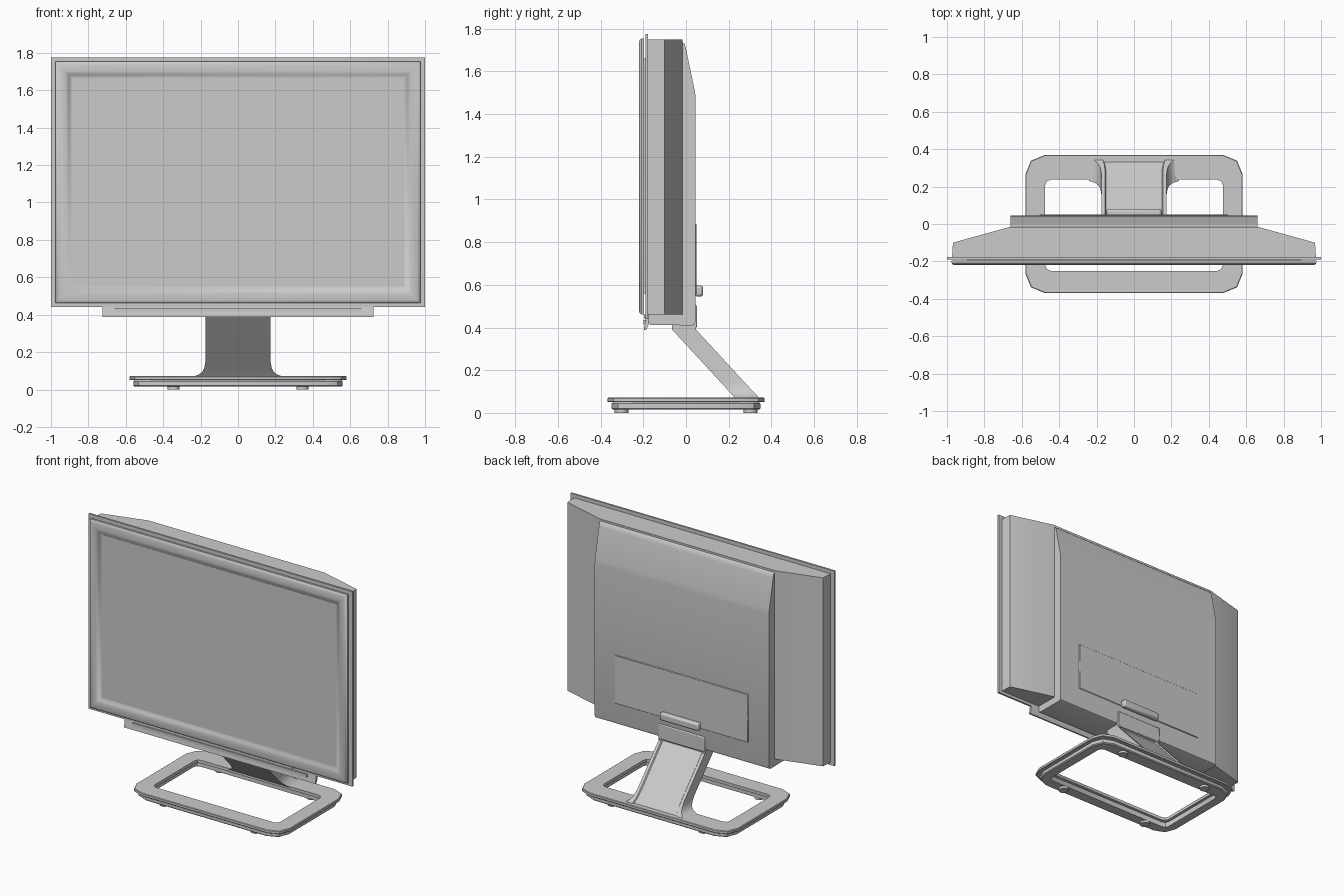
import bpy, bmesh, math

if "Cube" in bpy.data.objects:
    bpy.data.objects.remove(bpy.data.objects["Cube"])


def loft(name, loops, ring=False, smooth=35):
    """Skin a list of equal-length vertex loops; cap the ends or close into a ring."""
    bm = bmesh.new()
    rows = [[bm.verts.new(p) for p in loop] for loop in loops]
    n = len(rows[0])
    for a, b in zip(rows, rows[1:] + rows[:1] if ring else rows[1:]):
        for i in range(n):
            j = (i + 1) % n
            bm.faces.new((a[i], a[j], b[j], b[i]))
    if not ring:
        bm.faces.new(rows[0])
        bm.faces.new(rows[-1])
    bmesh.ops.recalc_face_normals(bm, faces=bm.faces)
    mesh = bpy.data.meshes.new(name)
    bm.to_mesh(mesh)
    bm.free()
    ob = bpy.data.objects.new(name, mesh)
    bpy.context.collection.objects.link(ob)
    bpy.ops.object.select_all(action='DESELECT')
    ob.select_set(True)
    bpy.context.view_layer.objects.active = ob
    bpy.ops.object.shade_smooth_by_angle(angle=math.radians(smooth))
    return ob


def bevel(ob, width, segments=2):
    m = ob.modifiers.new("bevel", 'BEVEL')
    m.width, m.segments = width, segments
    m.limit_method = 'ANGLE'
    return ob


def rect(hx, z0, z1, y):
    return [(-hx, y, z0), (hx, y, z0), (hx, y, z1), (-hx, y, z1)]


def slab(name, hx, z0, z1, y0, y1):
    return loft(name, [rect(hx, z0, z1, y0), rect(hx, z0, z1, y1)])


def side_profile(name, pts, hx):
    """Extrude a (y, z) outline across x."""
    return loft(name, [[(x, y, z) for y, z in pts] for x in (-hx, hx)])


def rounded(hx, y0, y1, r, z, seg=2):
    """Rounded rectangle lying flat at height z."""
    out = []
    for cx, cy, start in ((hx - r, y1 - r, 0), (r - hx, y1 - r, 90),
                          (r - hx, y0 + r, 180), (hx - r, y0 + r, 270)):
        for k in range(seg + 1):
            a = math.radians(start + 90 * k / seg)
            out.append((cx + r * math.cos(a), cy + r * math.sin(a), z))
    return out


# Front bezel: rounded frame profile, given as (inset, y)
frame = [(0, -.196), (0, -.209), (.005, -.216), (.016, -.22), (.05, -.22),
         (.062, -.216), (.068, -.21), (.088, -.203), (.088, -.196)]
loft("front_bezel", [rect(.975 - i, .462 + i, 1.753 - i, y) for i, y in frame], ring=True)
slab("screen", .89, .55, 1.668, -.206, -.199)
slab("bezel_spacer", .89, .56, 1.66, -.2, -.186)

# Thin plate behind the bezel
slab("rear_plate", 1.0, .44, 1.775, -.19, -.177)

# Main shell: plan outline with slanted side wings
plan = [(-.972, -.178), (.972, -.178), (.972, -.168), (.968, -.1), (.665, -.016),
        (-.665, -.016), (-.968, -.1), (-.972, -.168)]
loft("main_shell", [[(x, y, z) for x, y in plan] for z in (.46, 1.75)], smooth=20)

# Raised centre of the back, sloping in at the top
hump = [(-.178, .46), (-.178, .43), (-.168, .412), (.03, .41), (.041, .416), (.045, .43),
        (.045, 1.47), (.043, 1.5), (.0, 1.705), (-.006, 1.728), (-.02, 1.74), (-.1, 1.74)]
side_profile("back_housing", hump, .66)

# Speaker flap under the screen, with its raised strips
side_profile("lower_flap", [(-.188, .462), (-.176, .462), (-.176, .41), (-.188, .388),
                            (-.198, .388), (-.19, .44)], .725)
slab("flap_strip", .66, .416, .436, -.199, -.188)
slab("flap_upper_strip", .55, .442, .46, -.196, -.186)

# Connector cover and neck clip on the back
bevel(slab("connector_cover", .505, .555, .885, .04, .05), .003, 1)
bevel(slab("neck_clip", .147, .545, .597, .04, .08), .012)
bevel(slab("neck_back_tab", .175, .4, .505, .03, .052), .006)

# Sloping neck: (front y, front z, back y, back z, half width), edges raised at the back
sections = [(-.065, .425, .045, .425, .175), (-.065, .39, .047, .39, .175),
            (.16, .146, .272, .146, .175), (.188, .116, .3, .116, .18),
            (.207, .095, .32, .095, .19), (.22, .081, .338, .076, .208),
            (.23, .069, .36, .05, .24)]


def neck_section(fy, fz, by, bz, w):
    lip = w - .02 - max(0, w - .175) * .7
    return [(-w, fy, fz), (w, fy, fz), (w, by, bz), (lip, by, bz), (lip - .006, by - .01, bz),
            (.006 - lip, by - .01, bz), (-lip, by, bz), (-w, by, bz)]


loft("stand_neck", [neck_section(*s) for s in sections])

# Base: top ring and slightly smaller ring beneath it
def base_ring(name, inset, z0, z1, edge):
    def out(i, z):
        return rounded(.58 - i, -.368 + i, .368 - i, .1, z)

    def hole(i, z):
        return rounded(.475 + i, -.25 - i, .237 + i, .03, z)
    loft(name, [out(inset + edge, z0), out(inset, z0 + edge), out(inset, z1 - edge),
                out(inset + edge, z1), hole(inset, z1), hole(inset, z0)], ring=True)


base_ring("base_top_ring", 0, .05, .071, .003)
base_ring("base_under_ring", .02, .015, .05, .006)

# Rubber feet
for sx in (-1, 1):
    for sy in (-1, 1):
        bpy.ops.mesh.primitive_cylinder_add(vertices=20, radius=.032, depth=.02,
                                            location=(sx * .345, sy * .302, .01))
        bpy.context.object.name = "foot"
        bpy.ops.object.shade_smooth_by_angle()
